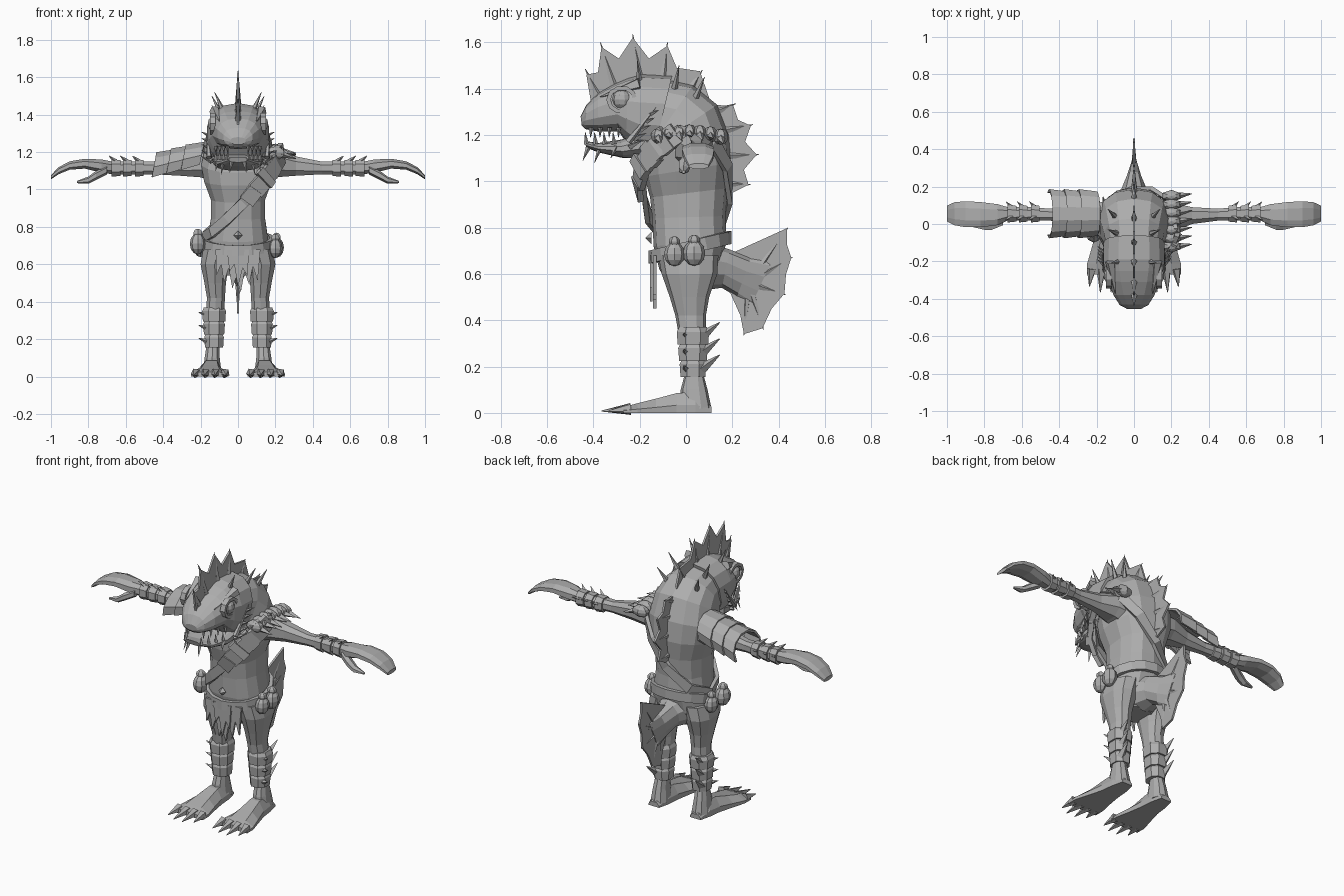
import bpy, bmesh, math
from mathutils import Vector as V

grey = bpy.data.materials.new("stone grey")
grey.diffuse_color = (0.42, 0.42, 0.42, 1)


def finish(name, bm):
    bmesh.ops.recalc_face_normals(bm, faces=bm.faces[:])
    me = bpy.data.meshes.new(name)
    bm.to_mesh(me)
    bm.free()
    me.materials.append(grey)
    ob = bpy.data.objects.new(name, me)
    bpy.context.collection.objects.link(ob)
    return ob


def ring(c, u, v, n=12, p=0.85):
    """Rounded-box cross-section around c, spanned by half-axes u and v."""
    f = lambda t: math.copysign(abs(t) ** p, t) if abs(t) > 1e-6 else 0
    c, u, v = V(c), V(u), V(v)
    return [c + u * f(math.cos(a)) + v * f(math.sin(a))
            for a in (2 * math.pi * (i + 0.5) / n for i in range(n))]


def loft(name, rings, closed=False):
    bm = bmesh.new()
    vs = [[bm.verts.new(p) for p in r] for r in rings]
    n = len(vs[0])
    for a, b in zip(vs, vs[1:] + ([vs[0]] if closed else [])):
        for i in range(n):
            bm.faces.new((a[i], a[(i + 1) % n], b[(i + 1) % n], b[i]))
    if not closed:
        bm.faces.new(vs[0])
        bm.faces.new(vs[-1])
    return finish(name, bm)


def spine_loft(name, data, n=14, p=0.85):
    """Rings given as back/top point (y,z), front/bottom point (y,z), half width."""
    rs = []
    for by, bz, fy, fz, w in data:
        b, f = V((0, by, bz)), V((0, fy, fz))
        rs.append(ring((b + f) / 2, (w, 0, 0), (b - f) / 2, n, p))
    return loft(name, rs)


def spike(name, base, tip, r, n=5):
    base, tip = V(base), V(tip)
    d = (tip - base).normalized()
    u = d.orthogonal().normalized()
    return loft(name, [ring(base, u * r, d.cross(u) * r, n, 1),
                       ring(tip, u * r * .08, d.cross(u) * r * .08, n, 1)])


def plate(name, pts, axis, at, thick):
    """Thin plate from a 2D outline, lying across x or y."""
    bm = bmesh.new()
    put = (lambda q, k: (k, q[0], q[1])) if axis == 'x' else (lambda q, k: (q[0], k, q[1]))
    a = [bm.verts.new(put(q, at - thick / 2)) for q in pts]
    b = [bm.verts.new(put(q, at + thick / 2)) for q in pts]
    bm.faces.new(a)
    bm.faces.new(b)
    for i in range(len(a)):
        j = (i + 1) % len(a)
        bm.faces.new((a[i], a[j], b[j], b[i]))
    return finish(name, bm)


def strap(name, pts, width, thick, closed=True):
    """Flat band following pts, lying against the body axis."""
    pts = [V(p) for p in pts]
    rs, n = [], len(pts)
    for i, p in enumerate(pts):
        t = pts[(i + 1) % n] - pts[i - 1] if closed else pts[min(i + 1, n - 1)] - pts[max(i - 1, 0)]
        t.normalize()
        o = V((p.x, p.y - 0.02, 0)).normalized()
        s = t.cross(o).normalized() * width / 2
        o = s.cross(t).normalized() * thick / 2
        rs.append([p + s + o, p - s + o, p - s - o, p + s - o])
    return loft(name, rs, closed)


def blob(name, c, r, seg=8):
    bm = bmesh.new()
    bmesh.ops.create_uvsphere(bm, u_segments=seg, v_segments=6, radius=1)
    for v in bm.verts:
        v.co = V(c) + V((v.co.x * r[0], v.co.y * r[1], v.co.z * r[2]))
    return finish(name, bm)


# torso curving forward into the neck
spine_loft("torso", [
    (.09, .54, -.07, .54, .10), (.15, .64, -.115, .62, .175), (.175, .74, -.14, .72, .165),
    (.17, .85, -.145, .84, .148), (.18, .97, -.155, .93, .148), (.195, 1.08, -.18, 1.02, .185),
    (.185, 1.20, -.185, 1.09, .20), (.135, 1.33, -.18, 1.12, .185),
    (.03, 1.415, -.17, 1.125, .165), (-.09, 1.44, -.17, 1.13, .15)])
# head with open mouth
spine_loft("head", [
    (-.06, 1.455, -.14, 1.12, .165), (-.19, 1.462, -.21, 1.125, .168), (-.25, 1.445, -.26, 1.17, .158),
    (-.31, 1.42, -.29, 1.215, .142), (-.38, 1.38, -.38, 1.215, .112),
    (-.43, 1.33, -.435, 1.225, .078), (-.455, 1.28, -.45, 1.24, .04)])
spine_loft("lower_jaw", [
    (-.17, 1.22, -.17, 1.10, .14), (-.28, 1.18, -.27, 1.10, .128),
    (-.38, 1.165, -.38, 1.125, .10), (-.44, 1.175, -.43, 1.145, .05)])

# spiny crest on the head and along the back
plate("head_crest", [(-.41, 1.34), (-.43, 1.46), (-.38, 1.47), (-.365, 1.58), (-.29, 1.53), (-.23, 1.62),
                     (-.16, 1.53), (-.08, 1.585), (-.04, 1.49), (.06, 1.475), (.1, 1.36), (-.1, 1.42),
                     (-.3, 1.4)], 'x', 0, .012)
plate("back_fin", [(.12, 1.33), (.205, 1.325), (.225, 1.265), (.28, 1.24), (.255, 1.17), (.305, 1.115),
                   (.25, 1.05), (.27, .985), (.2, .95), (.16, .96), (.15, 1.2)], 'x', 0, .012)
for by, bz, ty, tz in [(-.38, 1.37, -.435, 1.485), (-.31, 1.41, -.37, 1.6), (-.2, 1.45, -.23, 1.635),
                       (-.1, 1.44, -.08, 1.6), (.02, 1.4, .07, 1.48), (.13, 1.3, .215, 1.335),
                       (.17, 1.22, .29, 1.245), (.18, 1.11, .315, 1.115), (.18, .99, .28, .985)]:
    spike("crest_spike", (0, by, bz), (0, ty, tz), .018)

# tail stem and fan
spine_loft("tail_stem", [(.08, .74, .08, .53, .12), (.19, .705, .155, .54, .075),
                         (.28, .67, .22, .50, .04), (.37, .655, .28, .46, .012)], 10, 1)
plate("tail_fan", [(.21, .695), (.435, .797), (.435, .73), (.455, .67), (.432, .6), (.425, .515), (.37, .45),
                   (.33, .365), (.25, .34), (.235, .42), (.19, .52), (.3, .55)], 'x', 0, .012)
for ty, tz in [(.44, .8), (.46, .672), (.43, .51), (.335, .36), (.25, .335)]:
    spike("tail_ray", (0, .27, .56), (0, ty, tz), .02)

for s in (-1, 1):
    # eyes and brows
    blob("eye", (s * .128, -.277, 1.352), (.035, .042, .042), 10)
    eye_rim = [ring((s * .135, -.277 + .058 * math.cos(a), 1.352 + .052 * math.sin(a)),
                    (.022, 0, 0), (0, .013 * math.cos(a), .013 * math.sin(a)), 4, 1)
               for a in (math.tau * i / 10 for i in range(10))]
    loft("eye_rim", eye_rim, True)
    spike("brow", (s * .125, -.2, 1.42), (s * .1, -.37, 1.365), .03)
    # side head spikes
    for b, t in [((.08, -.2, 1.42), (.125, -.21, 1.52)), ((.09, -.05, 1.4), (.14, -.03, 1.5)),
                 ((.1, .04, 1.36), (.14, .08, 1.45))]:
        spike("side_spike", (s * b[0], b[1], b[2]), (s * t[0], t[1], t[2]), .016)
    # cheek barbs and gill fin
    for i in range(5):
        z = 1.15 + i * .033
        spike("cheek_barb", (s * .14, -.24 + i * .018, z), (s * .195, -.19 + i * .018, z + .025), .014, 4)
    spike("gill_ridge", (s * .155, -.25, 1.17), (s * .165, -.13, 1.32), .016)
    # teeth and chin whiskers
    for i in range(4):
        y, x = -.43 + i * .04, .055 + i * .021
        spike("lower_tooth", (s * x, y, 1.16), (s * x, y - .005, 1.212), .011, 4)
        spike("upper_tooth", (s * x, y + .02, 1.232), (s * x, y + .018, 1.188), .01, 4)
    for x, y, l in [(.035, -.42, .06), (.08, -.37, .07), (.11, -.3, .05)]:
        spike("whisker", (s * x, y, 1.15), (s * (x + .01), y - .025, 1.15 - l), .012, 4)

    # arms ending in curved mitten hands
    arm = [(.10, .03, 1.13, .10, .10), (.20, .035, 1.14, .085, .08), (.31, .045, 1.125, .048, .055),
           (.45, .05, 1.115, .034, .036), (.58, .055, 1.115, .04, .038), (.67, .055, 1.115, .036, .036),
           (.73, .05, 1.125, .06, .038), (.82, .05, 1.138, .072, .028), (.90, .052, 1.128, .074, .024),
           (.96, .055, 1.10, .066, .02), (1.0, .055, 1.065, .045, .012)]
    loft("arm", [ring((s * x, y, z), (0, hy, 0), (0, 0, hz), 8) for x, y, z, hy, hz in arm])
    loft("thumb", [ring((s * x, y, z), (0, r, 0), (0, 0, r * .8), 6, 1) for x, y, z, r in
                   [(.70, .02, 1.105, .03), (.76, -.005, 1.075, .03), (.80, -.01, 1.05, .024), (.86, -.01, 1.04, .008)]])
    # bracer bands with thorns
    for x in (.53, .595, .655):
        loft("bracer", [ring((s * (x + d), .055, 1.115), (0, r, 0), (0, 0, r), 8) for d, r in
                        [(-.026, .045), (.02, .05)]])
        spike("bracer_thorn", (s * x, .04, 1.15), (s * (x + .035), .02, 1.18), .014, 4)
        spike("bracer_thorn", (s * x, .09, 1.125), (s * (x + .03), .12, 1.135), .012, 4)

    # legs
    leg = [(.68, .105, .01, .085, .13), (.60, .125, .015, .078, .12), (.50, .122, .015, .06, .085),
           (.42, .118, .02, .05, .066), (.30, .125, .03, .052, .055), (.16, .135, .035, .036, .042),
           (.10, .138, .035, .042, .058), (.02, .138, .04, .052, .07)]
    loft("leg", [ring((s * x, y, z), (hx, 0, 0), (0, hy, 0), 10) for z, x, y, hx, hy in leg])
    # layered shin guards with rear fins
    for z, r in [(.295, .068), (.225, .062), (.155, .056)]:
        loft("shin_guard", [ring((s * .128, .03, z + h), (k, 0, 0), (0, k * 1.1, 0), 8) for h, k in
                            [(0, r - .004), (.055, r), (.075, r - .01)]])
        spike("shin_fin", (s * .15, .06, z + .03), (s * .165, .145, z + .095), .026, 4)
        spike("shin_thorn", (s * .17, .0, z + .035), (s * .212, -.01, z + .05), .014, 4)
    # webbed foot with clawed toes
    foot = [(.11, .14, .035, .03), (.04, .14, .052, .10), (-.04, .142, .06, .095), (-.13, .147, .08, .068),
            (-.21, .15, .1, .046), (-.27, .15, .1, .028)]
    loft("foot", [[V((s * (x + w * k), y, h * q)) for k, q in
                   [(-1, 0), (-1, .35), (-.5, .9), (.5, .9), (1, .35), (1, 0)]] for y, x, w, h in foot])
    for i, x in enumerate((.07, .122, .174, .226)):
        spike("toe", (s * x, -.24, .018), (s * (x + (i - 1) * .006), -.335 - .03 * (i in (1, 2)), .008), .027)

# belt, sloping up to the back
strap("belt", [(.182 * math.cos(a), .018 + .168 * math.sin(a), .715 + .042 * math.sin(a))
               for a in (math.tau * i / 16 for i in range(16))], .055, .022)
spike("belt_stud", (0, -.15, .755), (0, -.175, .755), .025, 4)
# pouches on the hips
for x, y, z, r in [(.2, -.05, .685, .045), (.205, .035, .69, .048), (-.215, -.05, .71, .05), (-.2, .04, .69, .045)]:
    blob("pouch", (x, y, z), (r * .85, r, r * 1.15))
    blob("pouch_knot", (x, y, z + .055), (r * .55, r * .55, r * .5), 6)
# ragged loincloth
plate("loincloth", [(-.12, .68), (-.115, .54), (-.09, .6), (-.075, .5), (-.05, .58), (-.03, .47), (-.01, .53),
                    (.015, .45), (.035, .56), (.06, .49), (.08, .59), (.105, .51), (.12, .68)], 'y', -.135, .014)
plate("loincloth_layer", [(-.06, .68), (-.045, .56), (-.02, .6), (0, .48), (.025, .58), (.05, .54),
                          (.06, .68)], 'y', -.15, .01)

# shoulder sash with buckle
strap("sash", [(.225, -.02, 1.215), (.19, -.13, 1.14), (.11, -.193, 1.02), (.03, -.18, .93), (-.06, -.16, .84),
               (-.14, -.1, .77), (-.18, .02, .745), (-.12, .14, .8), (0, .19, .92), (.11, .18, 1.06),
               (.19, .12, 1.17)], .055, .022)
strap("chest_guard", [(.235, -.04, 1.21), (.205, -.13, 1.14), (.15, -.19, 1.06), (.09, -.205, .99)], .095, .026, False)
strap("buckle", [(.095, -.212, 1.0), (.045, -.202, .935)], .085, .025, False)
for i in range(3):
    t = i / 2
    strap("guard_plate", [(.23 - .07 * t, -.08 - .11 * t, 1.19 - .11 * t),
                          (.205 - .07 * t, -.12 - .09 * t, 1.155 - .11 * t)], .115, .03, False)
# knotted shoulder mantle with thorns
for i in range(7):
    y = -.12 + i * .045
    z = 1.235 - .9 * (y - .01) ** 2
    blob("mantle_knot", (.2, y, z - .025), (.055, .032, .035), 6)
    spike("mantle_thorn", (.23, y, z - .03), (.31, y + .012, z - .055 + .015 * (i % 2)), .02, 4)

# three-banded shoulder guard on the other arm
for i in range(3):
    bm = bmesh.new()
    rows = []
    for x, zc, k in [(-.18 - i * .08, 1.165 - i * .02, .93), (-.28 - i * .078, 1.14 - i * .02, 1.03)]:
        rows.append([bm.verts.new((x - .018 * (1 - math.cos(a)), .055 + .13 * k * math.sin(a),
                                   zc + .1 * k * math.cos(a)))
                     for a in (math.radians(-110 + 220 * j / 7) for j in range(8))])
    for j in range(7):
        bm.faces.new((rows[0][j], rows[0][j + 1], rows[1][j + 1], rows[1][j]))
    finish("shoulder_guard", bm).modifiers.new("thickness", 'SOLIDIFY').thickness = .014
